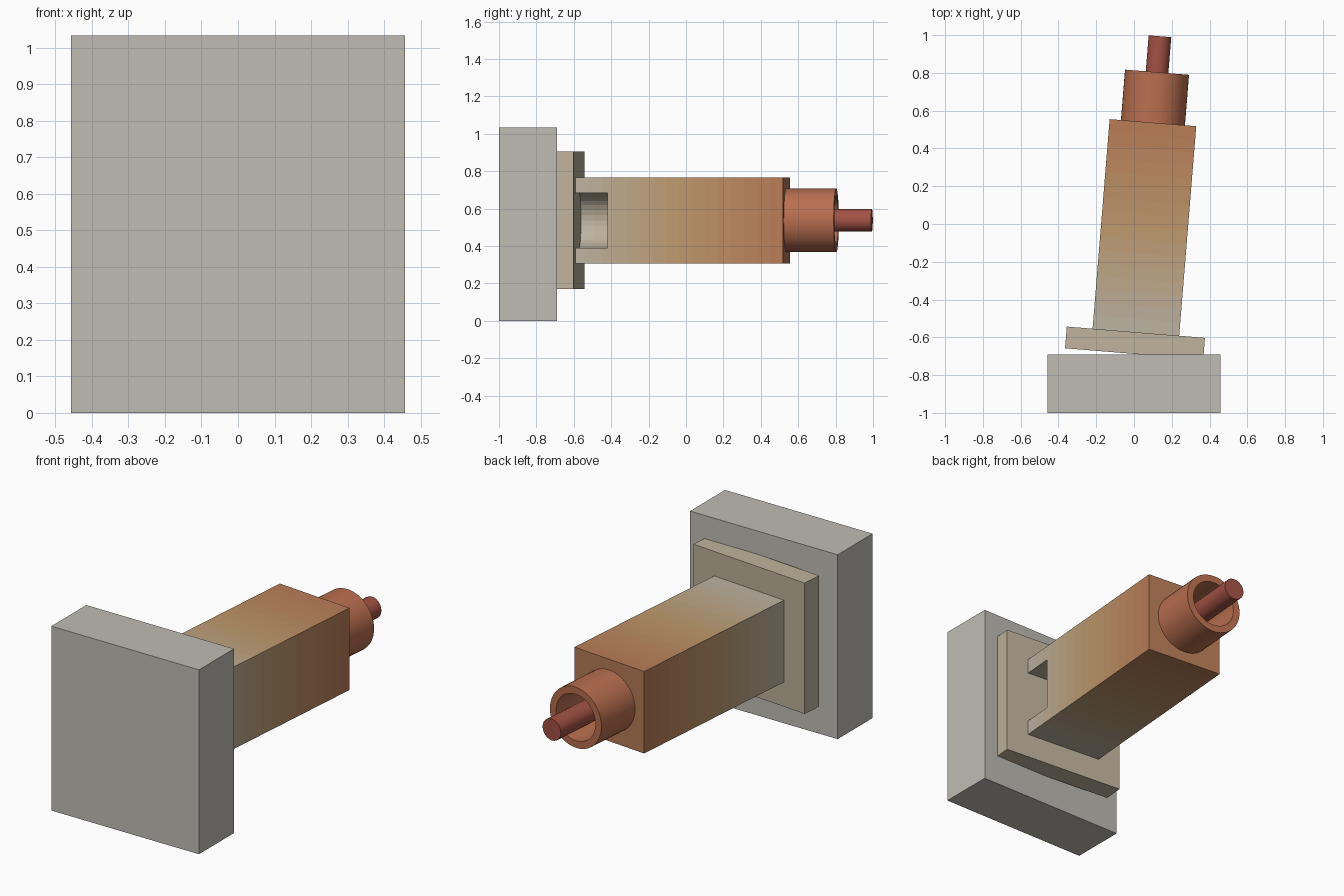
import bpy, bmesh, math
from mathutils import Matrix, Vector

if "Cube" in bpy.data.objects:
    bpy.data.objects.remove(bpy.data.objects["Cube"])

ZC = 0.537
# Tilted axis shared by everything on the plate; local y = 0 is the flange's rear face
TILT = Matrix.Translation((0.01, -0.573, ZC)) @ Matrix.Rotation(math.radians(-4.65), 4, 'Z')


def material(name, rgb):
    m = bpy.data.materials.new(name)
    m.diffuse_color = (*[(c / 255) ** 2.2 for c in rgb], 1)
    m.use_nodes = True
    m.node_tree.nodes["Principled BSDF"].inputs["Base Color"].default_value = m.diffuse_color
    return m


def make(name, bm, matrix, rgb=None):
    bmesh.ops.recalc_face_normals(bm, faces=bm.faces)
    me = bpy.data.meshes.new(name)
    bm.to_mesh(me)
    bm.free()
    ob = bpy.data.objects.new(name, me)
    bpy.context.collection.objects.link(ob)
    ob.matrix_world = matrix
    if rgb:
        me.materials.append(material(name, rgb))
    return ob


def box(name, x, y, z, matrix, rgb=None):
    bm = bmesh.new()
    size = [b - a for a, b in (x, y, z)]
    mid = [(a + b) / 2 for a, b in (x, y, z)]
    bmesh.ops.create_cube(bm, size=1, matrix=Matrix.Translation(mid) @ Matrix.Diagonal((*size, 1)))
    return make(name, bm, matrix, rgb)


def turned(name, profile, rgb, steps=48):
    """Spin (radius, y) points around the tilted axis."""
    bm = bmesh.new()
    vs = [bm.verts.new((r, y, 0)) for r, y in profile]
    es = [bm.edges.new(p) for p in zip(vs, vs[1:])]
    bmesh.ops.spin(bm, geom=vs + es, cent=(0, 0, 0), axis=(0, 1, 0),
                   angle=math.tau, steps=steps)
    bmesh.ops.remove_doubles(bm, verts=bm.verts, dist=1e-4)
    ob = make(name, bm, TILT, rgb)
    bpy.context.view_layer.objects.active = ob
    ob.select_set(True)
    bpy.ops.object.shade_smooth_by_angle(angle=math.radians(35))
    ob.select_set(False)
    return ob


# Wall plate and tilted flange
box("mounting_plate", (-0.458, 0.458), (-1, -0.69), (0, 1.034), Matrix(), (190, 187, 178))
box("flange", (-0.367, 0.367), (-0.115, 0), (-0.367, 0.367), TILT, (190, 178, 155))

# Square housing: slot with rounded inner wall, open on the right beside the flange
W, L, R, D = 0.23, 1.113, 0.147, 0.172
arc = [(-R * math.sin(t), R * math.cos(t)) for t in [math.pi * i / 16 for i in range(17)]]
cut = bmesh.new()
outline = [(0.4, R)] + arc + [(0.4, -R)]
face = cut.faces.new([cut.verts.new((x, -0.05, z)) for x, z in outline])
ext = bmesh.ops.extrude_face_region(cut, geom=[face])
bmesh.ops.translate(cut, vec=(0, D + 0.05, 0),
                    verts=[v for v in ext["geom"] if isinstance(v, bmesh.types.BMVert)])
cutter = make("slot_cutter", cut, TILT)
cutter.hide_render = True

housing = box("housing", (-W, W), (0, L), (-W, W), TILT)
mod = housing.modifiers.new("slot", 'BOOLEAN')
mod.object, mod.operation, mod.solver = cutter, 'DIFFERENCE', 'EXACT'
bpy.context.view_layer.objects.active = housing
bpy.ops.object.modifier_apply(modifier="slot")
bpy.data.objects.remove(cutter)

# Lengthwise colour bands, tan grey fading to copper
BANDS = 16
bm = bmesh.new()
bm.from_mesh(housing.data)
for i in range(1, BANDS):
    bmesh.ops.bisect_plane(bm, geom=bm.verts[:] + bm.edges[:] + bm.faces[:],
                           plane_co=(0, L * i / BANDS, 0), plane_no=(0, 1, 0))
for f in bm.faces:
    f.material_index = min(BANDS - 1, int(f.calc_center_median().y / L * BANDS))
bm.to_mesh(housing.data)
bm.free()
stops = [Vector(c) for c in ((188, 178, 160), (190, 152, 108), (184, 124, 88))]
for i in range(BANDS):
    t = 2 * i / (BANDS - 1)
    k = min(int(t), 1)
    housing.data.materials.append(material(f"housing_{i}", stops[k].lerp(stops[k + 1], t - k)))

# Hollow collar and the rod running through it
turned("collar", [(0.13, L), (0.17, L), (0.17, 1.381), (0.13, 1.381), (0.13, L)], (184, 110, 80))
turned("rod", [(0, L), (0.06, L), (0.06, 1.572), (0, 1.572)], (160, 82, 70))
